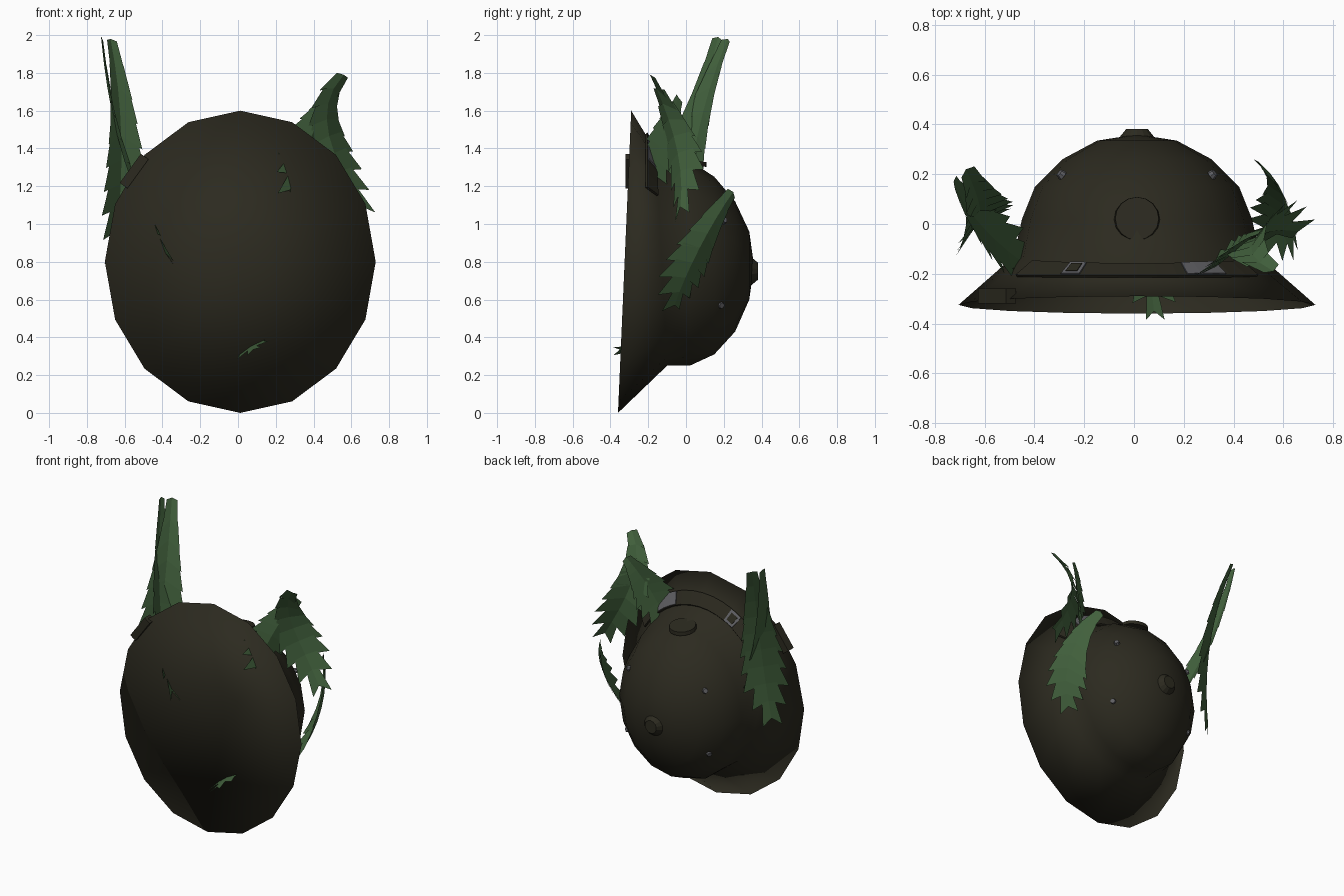
import bpy, bmesh, math
from mathutils import Vector, Matrix
from mathutils.geometry import interpolate_bezier

if "Cube" in bpy.data.objects:
    bpy.data.objects.remove(bpy.data.objects["Cube"])


def material(name, rgb):
    m = bpy.data.materials.new(name)
    m.diffuse_color = (*rgb, 1)
    m.use_nodes = True
    m.node_tree.nodes["Principled BSDF"].inputs["Base Color"].default_value = m.diffuse_color
    return m


OLIVE = material("dark olive cloth", (0.025, 0.023, 0.014))
GREEN = material("leaf green", (0.055, 0.121, 0.047))
GREY = material("grey metal", (0.12, 0.12, 0.13))
CX = 0.012
SIDES = 16


def add(name, bm, mat, smooth=True):
    bmesh.ops.recalc_face_normals(bm, faces=bm.faces)
    me = bpy.data.meshes.new(name)
    bm.to_mesh(me)
    bm.free()
    me.materials.append(mat)
    for p in me.polygons:
        p.use_smooth = smooth
    ob = bpy.data.objects.new(name, me)
    bpy.context.collection.objects.link(ob)
    return ob


def ring_point(ring, a):
    """Point on a tilted oval ring: half width, low z, high z, y at low, y at high."""
    rx, z0, z1, y0, y1 = ring
    s = math.sin(a)
    return Vector((CX + rx * math.cos(a),
                   y0 + (y1 - y0) * (s + 1) / 2,
                   (z0 + z1) / 2 + (z1 - z0) / 2 * s))


# Helmet: dome, flared brim and a dished lining closing the front
RINGS = [(0.717, 0.0, 1.6, -0.36, -0.29),
         (0.495, 0.25, 1.385, -0.10, -0.16),
         (0.462, 0.25, 1.335, 0.02, 0.02),
         (0.41, 0.31, 1.25, 0.15, 0.15),
         (0.30, 0.43, 1.12, 0.26, 0.26),
         (0.16, 0.60, 0.96, 0.335, 0.335)]
bm = bmesh.new()
loops = [[bm.verts.new(ring_point(r, 2 * math.pi * k / SIDES)) for k in range(SIDES)]
         for r in RINGS]
front = bm.verts.new((CX, -0.03, 0.8))
back = bm.verts.new((CX, 0.36, 0.78))
for k in range(SIDES):
    n = (k + 1) % SIDES
    for a, b in zip(loops, loops[1:]):
        bm.faces.new((a[k], b[k], b[n], a[n]))
    bm.faces.new((loops[0][k], loops[0][n], front))
    bm.faces.new((loops[-1][k], back, loops[-1][n]))
add("helmet", bm, OLIVE)


# Band and buckles following the top of the brim
def band(name, mat, a0, a1, t0, t1, grow, steps):
    bm = bmesh.new()
    rows = []
    for i in range(steps + 1):
        a = math.radians(a0 + (a1 - a0) * i / steps)
        lo, hi = ring_point(RINGS[1], a), ring_point(RINGS[0], a)
        up = Vector((math.cos(a) * 0.5, 0.6, math.sin(a) * 0.6)) * grow
        rows.append([bm.verts.new(lo.lerp(hi, t) + up * g)
                     for t, g in ((t0, 0), (t0, 1), (t1, 1), (t1, 0))])
    for p, q in zip(rows, rows[1:]):
        for j in range(4):
            bm.faces.new((p[j], p[(j + 1) % 4], q[(j + 1) % 4], q[j]))
    bm.faces.new(rows[0])
    bm.faces.new(rows[-1][::-1])
    add(name, bm, mat, False)


band("hat_band", OLIVE, 35, 145, 0.05, 0.42, 0.016, 14)
band("right_buckle", GREY, 53, 70, 0.06, 0.40, 0.023, 3)
band("left_buckle", GREY, 113, 121, 0.06, 0.40, 0.023, 2)
band("left_buckle_centre", OLIVE, 114.5, 119.5, 0.12, 0.34, 0.027, 1)


# Discs: back knob, top vent and rivets
def disc(name, mat, pos, normal, radius, depth, sides=14, taper=0.8):
    bm = bmesh.new()
    bmesh.ops.create_cone(bm, cap_ends=True, segments=sides, radius1=radius,
                          radius2=radius * taper, depth=depth)
    rot = Vector(normal).to_track_quat('Z', 'Y').to_matrix().to_4x4()
    bm.transform(Matrix.Translation(pos) @ rot)
    add(name, bm, mat, False)


disc("back_knob", OLIVE, (CX, 0.363, 0.75), (0, 1, 0), 0.075, 0.036, 14, 0.6)
disc("top_vent", OLIVE, (CX, 0.02, 1.328), (0, 0.15, 1), 0.092, 0.025, 16, 0.95)
for s in (-1, 1):
    disc("lower_rivet", GREY, (CX + s * 0.325, 0.185, 0.57), (s * 0.8, 0.6, -0.3), 0.02, 0.02, 8)
    disc("upper_rivet", GREY, (CX + s * 0.305, 0.20, 1.02), (s * 0.7, 0.6, 0.3), 0.02, 0.02, 8)

# Strap end folded over the brim at upper left
bm = bmesh.new()
bmesh.ops.create_cube(bm, size=1)
bm.transform(Matrix.Translation((-0.55, -0.29, 1.28)) @ Matrix.Rotation(math.radians(36), 4, 'Y')
             @ Matrix.Diagonal((0.05, 0.06, 0.19, 1)))
add("strap_end", bm, OLIVE, False)


# Leaves: folded blades with saw-toothed edges, running from stem to tip
def leaf(name, p0, p1, p2, p3, facing, half, teeth=9, fold=0.25):
    pts = interpolate_bezier(Vector(p0), Vector(p1), Vector(p2), Vector(p3), teeth + 1)
    facing = Vector(facing).normalized()
    bm = bmesh.new()
    for i in range(teeth):
        a, b = pts[i], pts[i + 1]
        along = b - a
        side = along.cross(facing).normalized()
        normal = side.cross(along).normalized()
        t = (i + 1) / teeth
        w = half * (0.2 + 0.8 * min(1, t / 0.6)) * min(1, (1.15 - t) / 0.35)
        for s in (-1, 1):
            tip = b + along * 0.5 + (side * s - normal * fold) * w
            notch = a + along * 0.1 + (side * s - normal * fold) * w * 0.66
            vs = [bm.verts.new(v) for v in (a, b, tip, notch)]
            bm.faces.new(vs if s > 0 else vs[::-1])
    bmesh.ops.remove_doubles(bm, verts=bm.verts, dist=0.0005)
    add(name, bm, GREEN, False)


leaf("left_leaf_inner", (-0.725, 0.17, 1.99), (-0.69, 0.08, 1.60), (-0.60, -0.06, 1.2),
     (-0.38, -0.20, 0.84), (-1, 0.1, 0), 0.12, 9)
leaf("left_leaf_outer", (-0.675, 0.22, 1.98), (-0.60, 0.06, 1.6), (-0.60, 0.0, 1.2),
     (-0.66, -0.02, 0.84), (-0.65, 0.75, 0), 0.15, 9)
leaf("right_low_leaf", (0.50, 0.25, 1.17), (0.64, 0.13, 1.0), (0.64, 0.0, 0.75),
     (0.52, -0.06, 0.57), (0.77, 0.64, 0), 0.14, 8)
leaf("right_top_leaf", (0.56, -0.19, 1.79), (0.38, -0.10, 1.60), (0.50, 0.0, 1.35),
     (0.66, -0.03, 1.09), (0.55, -0.8, 0.2), 0.15, 8)
leaf("right_inner_leaf", (0.50, -0.04, 1.67), (0.42, -0.08, 1.56), (0.37, -0.16, 1.42),
     (0.275, -0.20, 1.18), (0.7, -0.35, 0.5), 0.14, 8)
leaf("low_inner_leaf", (0.06, -0.05, 0.37), (0.06, -0.15, 0.36), (0.07, -0.26, 0.35),
     (0.08, -0.35, 0.335), (-0.5, 0, 0.87), 0.10, 4, 0.1)
